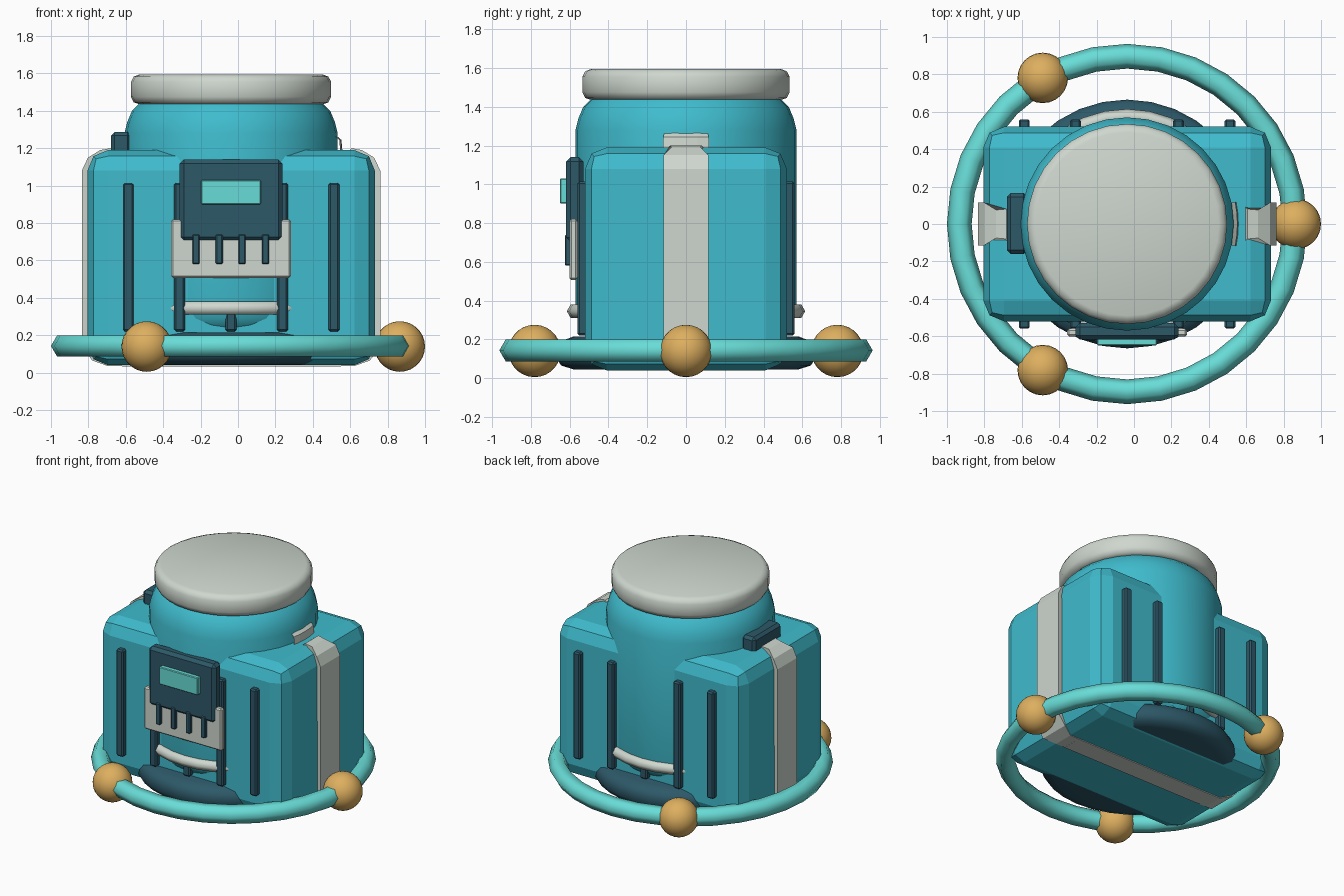
import bpy, bmesh, math
from mathutils import Vector

if "Cube" in bpy.data.objects:
    bpy.data.objects.remove(bpy.data.objects["Cube"])

CX = -0.037  # axis of the round parts


def colour(name, r, g, b):
    m = bpy.data.materials.new(name)
    m.diffuse_color = (r, g, b, 1)
    m.use_nodes = True
    m.node_tree.nodes["Principled BSDF"].inputs["Base Color"].default_value = m.diffuse_color
    return m


TEAL = colour("teal", 0.05, 0.50, 0.61)
AQUA = colour("light aqua", 0.14, 0.72, 0.68)
SILVER = colour("pale grey", 0.62, 0.68, 0.62)
DARK = colour("dark blue", 0.026, 0.098, 0.138)
GOLD = colour("gold", 0.73, 0.43, 0.115)


def finish(name, bm, mat, angle=None):
    bmesh.ops.recalc_face_normals(bm, faces=bm.faces)
    me = bpy.data.meshes.new(name)
    bm.to_mesh(me)
    bm.free()
    me.materials.append(mat)
    ob = bpy.data.objects.new(name, me)
    bpy.context.collection.objects.link(ob)
    if angle:
        bpy.ops.object.select_all(action='DESELECT')
        bpy.context.view_layer.objects.active = ob
        ob.select_set(True)
        bpy.ops.object.shade_smooth_by_angle(angle=math.radians(angle))
    return ob


def box(name, x, y, z, mat, bevel=0.0, segments=1):
    """Box from (min, max) ranges with rounded edges."""
    bm = bmesh.new()
    bmesh.ops.create_cube(bm, size=1)
    for v in bm.verts:
        v.co = Vector([(a + b) / 2 + c * (b - a) for c, (a, b) in zip(v.co, (x, y, z))])
    if bevel:
        bmesh.ops.bevel(bm, geom=bm.edges[:], offset=bevel, segments=segments,
                        profile=0.5, affect='EDGES')
    return finish(name, bm, mat)


def lathe(name, profile, mat, sides=32, closed=False, angle=40):
    """Revolve (radius, z) points around the main axis."""
    bm = bmesh.new()
    rings = []
    for r, z in profile:
        rings.append([bm.verts.new((CX + r * math.cos(2 * math.pi * i / sides),
                                    r * math.sin(2 * math.pi * i / sides), z))
                      for i in range(sides)])
    pairs = list(zip(rings, rings[1:]))
    if closed:
        pairs.append((rings[-1], rings[0]))
    else:
        bm.faces.new(rings[0])
        bm.faces.new(rings[-1])
    for a, b in pairs:
        for i in range(sides):
            j = (i + 1) % sides
            bm.faces.new((a[i], a[j], b[j], b[i]))
    return finish(name, bm, mat, angle)


def hoop(name, major, minor, z, mat, angle):
    pts = [(major + minor * math.cos(k * math.pi / 3),
            z + minor * math.sin(k * math.pi / 3)) for k in range(6)]
    return lathe(name, pts, mat, 32, True, angle)


# Main body: chamfered block, round tank and lid
box("body_block", (-0.805, 0.732), (-0.52, 0.52), (0.04, 1.19), TEAL, 0.11, 2)
lathe("tank", [(0.46, 0.2), (0.52, 0.24), (0.555, 0.29), (0.57, 0.36), (0.57, 1.28),
               (0.555, 1.34), (0.53, 1.40), (0.49, 1.44)], TEAL)
lathe("lid", [(0.49, 1.435), (0.52, 1.445), (0.535, 1.475), (0.535, 1.555),
              (0.52, 1.583), (0.49, 1.595)], SILVER, angle=50)
lathe("base_disc", [(0.58, 0.045), (0.645, 0.065), (0.665, 0.10), (0.665, 0.15),
                    (0.645, 0.19), (0.58, 0.215)], DARK, angle=50)
hoop("tank_band", 0.575, 0.04, 0.345, SILVER, 65)

# Bumper ring with three balls
hoop("bumper_ring", 0.897, 0.066, 0.143, AQUA, 65)
for k in range(3):
    a = k * 2 * math.pi / 3
    bm = bmesh.new()
    bmesh.ops.create_uvsphere(bm, u_segments=24, v_segments=14, radius=0.135)
    bmesh.ops.translate(bm, verts=bm.verts,
                        vec=(CX + 0.902 * math.cos(a), 0.902 * math.sin(a), 0.14))
    finish("bumper_ball", bm, GOLD, 60)

# Side stripes: narrow where they fold over the top and bottom
stripe = [(0.56, 0.034, 0.075), (0.66, 0.036, 0.075), (0.742, 0.065, 0.115),
          (0.798, 0.14, 0.115), (0.798, 1.08, 0.115), (0.765, 1.15, 0.115),
          (0.70, 1.19, 0.075), (0.645, 1.20, 0.08), (0.62, 1.18, 0.10)]
for side, label in ((1, "right"), (-1, "left")):
    bm = bmesh.new()
    rows = [[bm.verts.new((CX + side * r, s * w, z)) for r, z, w in stripe] for s in (-1, 1)]
    n = len(stripe)
    bm.faces.new(rows[0])
    bm.faces.new(rows[1])
    for i in range(n):
        j = (i + 1) % n
        bm.faces.new((rows[0][i], rows[0][j], rows[1][j], rows[1][i]))
    finish(label + "_stripe", bm, SILVER)
box("bottom_stripe", (-0.62, 0.55), (-0.075, 0.075), (0.034, 0.06), SILVER)

# Stripe patch where the right stripe meets the tank
bm = bmesh.new()
grid = [[bm.verts.new((CX + r * math.cos(t), r * math.sin(t), z))
         for t in (-0.2, -0.1, 0, 0.1, 0.2)]
        for r, z in ((0.55, 1.18), (0.595, 1.19), (0.59, 1.245), (0.56, 1.27))]
for a, b in zip(grid, grid[1:]):
    for i in range(4):
        bm.faces.new((a[i], a[i + 1], b[i + 1], b[i]))
finish("tank_patch", bm, SILVER)

# Vertical ribs on the front and the back
for sy in (-1, 1):
    for dx in (-0.55, -0.275, 0, 0.275, 0.55):
        x = CX + dx
        y = sorted((sy * 0.50, sy * 0.56))
        box("rib", (x - 0.029, x + 0.029), y, (0.22, 1.015), DARK, 0.01)

# Front control panel with screen, backing plate and prongs
box("backing_plate", (-0.357, 0.283), (-0.602, -0.56), (0.507, 0.82), SILVER, 0.01)
box("control_panel", (-0.312, 0.238), (-0.618, -0.53), (0.703, 1.14), DARK, 0.022)
box("screen", (-0.197, 0.122), (-0.65, -0.61), (0.90, 1.03), AQUA, 0.005)
for x in (-0.225, -0.1, 0.022, 0.147):
    box("prong", (x - 0.019, x + 0.019), (-0.625, -0.59), (0.58, 0.74), DARK, 0.006)

# Handle block on the left shoulder
box("shoulder_block", (-0.68, -0.57), (-0.16, 0.165), (1.17, 1.287), DARK, 0.02)
